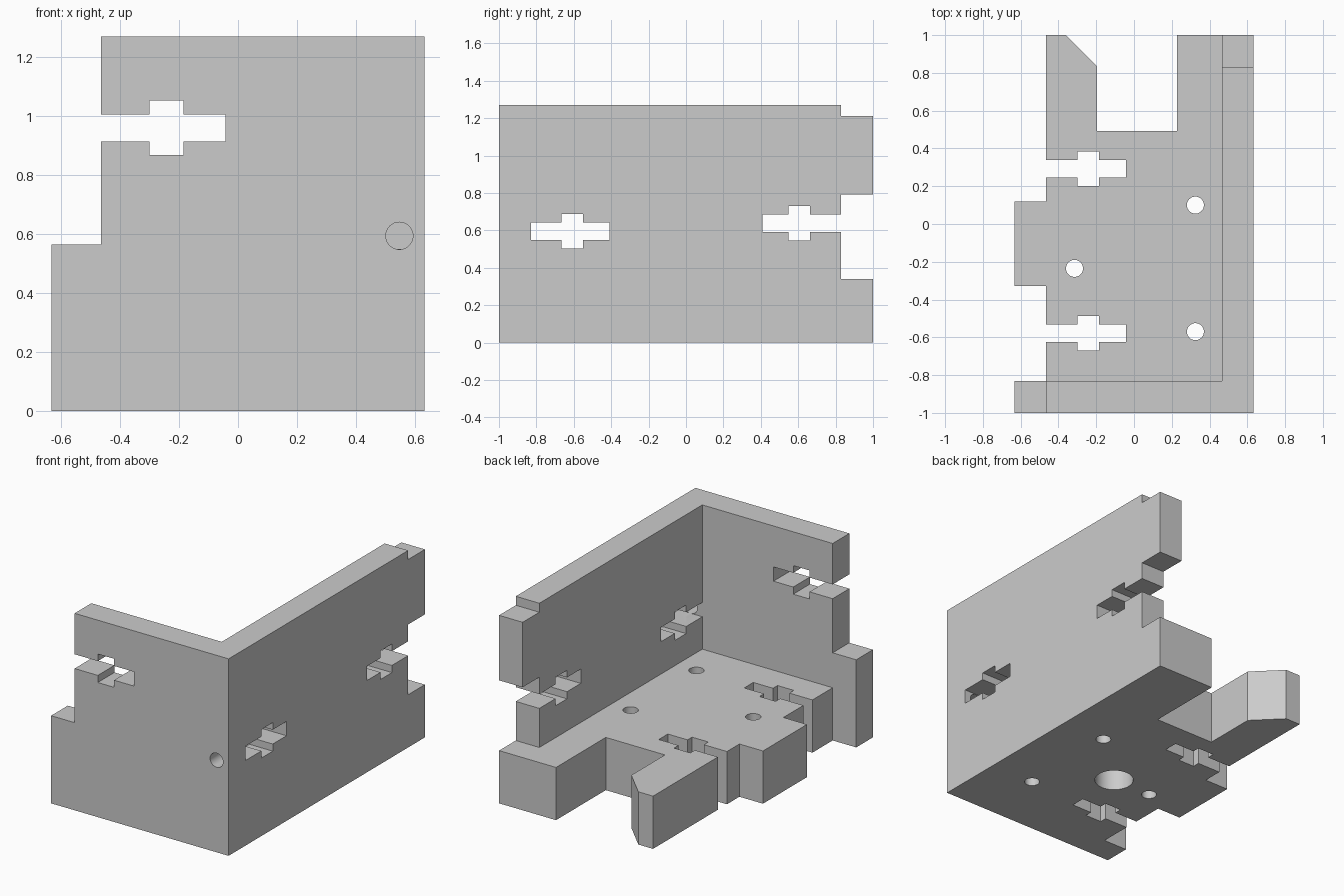
import bpy, bmesh, math
from mathutils import Vector

if "Cube" in bpy.data.objects:
    bpy.data.objects.remove(bpy.data.objects["Cube"], do_unlink=True)

HALF_W, INNER, HEIGHT, FLOOR = 0.633, 0.465, 1.27, 0.34

grey = bpy.data.materials.new("plain grey")
grey.use_nodes = True
grey.diffuse_color = (0.6, 0.6, 0.6, 1)
grey.node_tree.nodes["Principled BSDF"].inputs["Base Color"].default_value = (0.6, 0.6, 0.6, 1)

# Which profile plane belongs to each extrusion axis
PLACE = {
    "x": lambda a, b, d: Vector((d, a, b)),
    "y": lambda a, b, d: Vector((a, d, b)),
    "z": lambda a, b, d: Vector((a, b, d)),
}


def prism(name, outline, axis, start, end):
    """Extrude a flat outline along an axis."""
    bm = bmesh.new()
    face = bm.faces.new([bm.verts.new(PLACE[axis](a, b, start)) for a, b in outline])
    grown = bmesh.ops.extrude_face_region(bm, geom=[face])["geom"]
    moved = [g for g in grown if isinstance(g, bmesh.types.BMVert)]
    bmesh.ops.translate(bm, verts=moved, vec=PLACE[axis](0, 0, end - start))
    bmesh.ops.recalc_face_normals(bm, faces=bm.faces)
    mesh = bpy.data.meshes.new(name)
    bm.to_mesh(mesh)
    bm.free()
    mesh.materials.append(grey)
    obj = bpy.data.objects.new(name, mesh)
    bpy.context.collection.objects.link(obj)
    return obj


def combine(body, other, operation):
    """Apply a boolean and discard the other solid."""
    other.hide_render = True
    mod = body.modifiers.new(operation.lower(), "BOOLEAN")
    mod.operation, mod.solver, mod.object = operation, "EXACT", other
    bpy.context.view_layer.objects.active = body
    bpy.ops.object.modifier_apply(modifier=mod.name)
    bpy.data.objects.remove(other, do_unlink=True)


def slot(left, right, nut, middle):
    """Outline of a bolt slot with a wider nut pocket across it."""
    n0, n1, s, w = nut - 0.058, nut + 0.058, 0.046, 0.092
    half = [(left, s), (n0, s), (n0, w), (n1, w), (n1, s), (right, s)]
    return [(a, middle + b) for a, b in half] + [(a, middle - b) for a, b in reversed(half)]


def circle(a, b, radius, sides=48):
    turns = [2 * math.pi * i / sides for i in range(sides)]
    return [(a + radius * math.cos(t), b + radius * math.sin(t)) for t in turns]


# Thick floor with a forked back, side tab and chamfered prong
body = prism("corner_bracket", [
    (-HALF_W, -1), (HALF_W, -1), (HALF_W, 1), (0.227, 1), (0.227, 0.493),
    (-0.195, 0.493), (-0.195, 0.835), (-0.36, 1), (-INNER, 1), (-INNER, 0.12),
    (-HALF_W, 0.12), (-HALF_W, -0.328), (-INNER, -0.328), (-INNER, -0.83),
    (-HALF_W, -0.83)], "z", 0, FLOOR)

# Front wall with a stepped end
combine(body, prism("front_wall", [
    (-HALF_W, 0), (HALF_W, 0), (HALF_W, HEIGHT), (-INNER, HEIGHT),
    (-INNER, 0.565), (-HALF_W, 0.565)], "y", -1, -0.83), "UNION")

# Side wall with a tab at the back
combine(body, prism("side_wall", [
    (-1, 0), (0.83, 0), (0.83, 0.793), (1, 0.793), (1, 1.212),
    (0.83, 1.212), (0.83, HEIGHT), (-1, HEIGHT)], "x", INNER, HALF_W), "UNION")

# Bolt slots: front wall, side wall (closed and open), floor pair
cuts = [
    (slot(-0.55, -0.043, -0.242, 0.96), "y", -1.1, -0.75),
    (slot(-0.83, -0.41, -0.608, 0.595), "x", 0.4, 0.7),
    (slot(0.408, 0.9, 0.606, 0.638), "x", 0.4, 0.7),
    (slot(-0.55, -0.043, -0.242, 0.293), "z", -0.1, 0.45),
    (slot(-0.55, -0.043, -0.242, -0.578), "z", -0.1, 0.45),
]

# Floor screw holes, shaft pocket underneath, bolt hole into the closed slot
for x, y in ((-0.315, -0.235), (0.325, 0.1), (0.325, -0.57)):
    cuts.append((circle(x, y, 0.045), "z", -0.1, 0.45))
cuts.append((circle(-0.04, -0.235, 0.116), "z", -0.1, 0.17))
cuts.append((circle(0.547, 0.594, 0.046), "y", -1.1, -0.78))

for cut in cuts:
    combine(body, prism("cutter", *cut), "DIFFERENCE")

# Smooth the round holes and keep all corners sharp
bpy.ops.object.select_all(action="DESELECT")
body.select_set(True)
bpy.context.view_layer.objects.active = body
bpy.ops.object.shade_smooth_by_angle(angle=math.radians(30))
